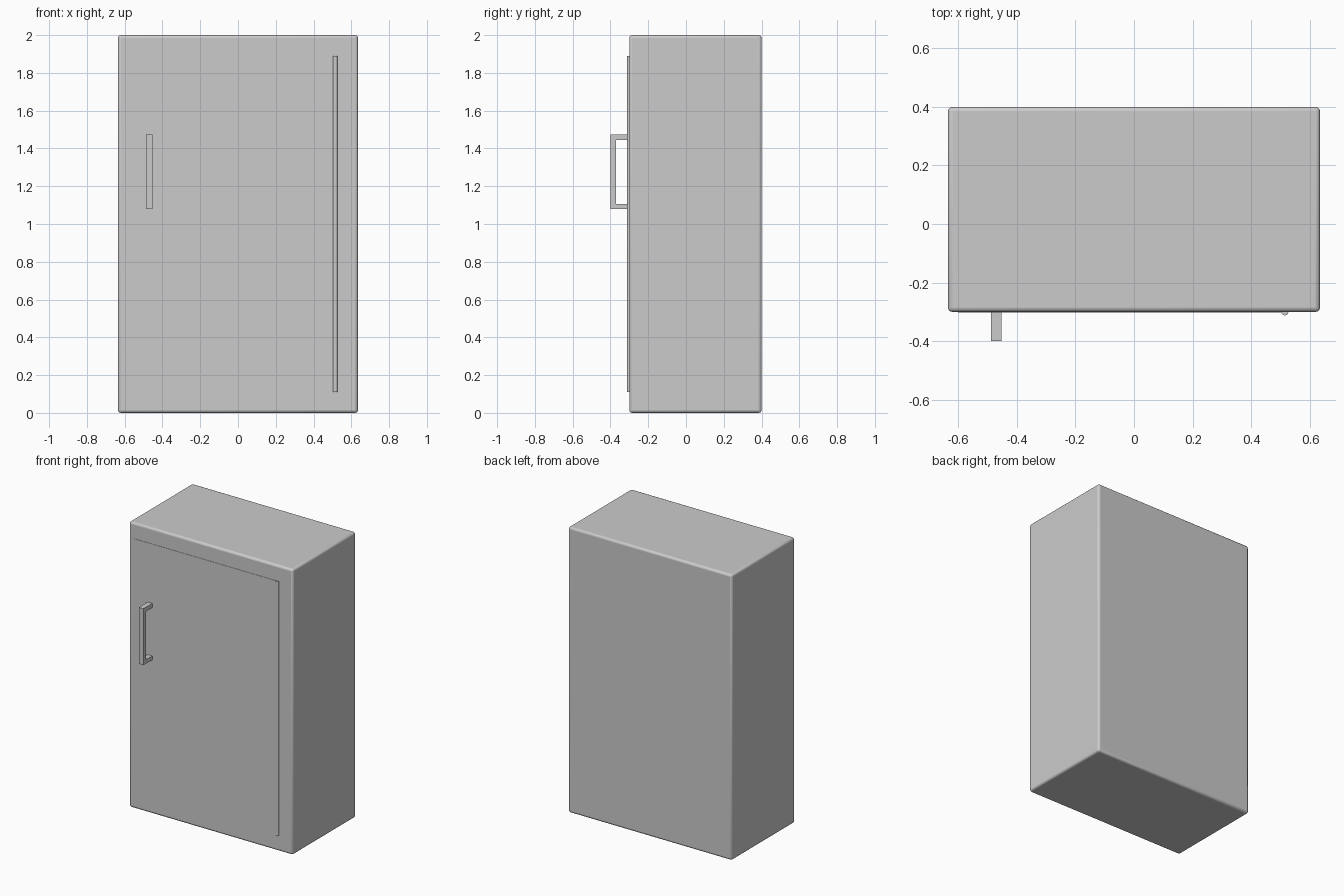
import bpy

if "Cube" in bpy.data.objects:
    bpy.data.objects.remove(bpy.data.objects["Cube"])


def box(name, x, y, z, bevel=0.0, segments=3):
    """Box from (min, max) ranges with optional rounded edges."""
    bpy.ops.mesh.primitive_cube_add(size=1, location=[sum(r) / 2 for r in (x, y, z)])
    ob = bpy.context.object
    ob.name = name
    ob.scale = [r[1] - r[0] for r in (x, y, z)]
    bpy.ops.object.transform_apply(location=False, rotation=False, scale=True)
    if bevel:
        m = ob.modifiers.new("rounded_edges", 'BEVEL')
        m.width = bevel
        m.segments = segments
        bpy.ops.object.shade_smooth_by_angle()
    return ob


# Cabinet body
box("cabinet_body", (-0.635, 0.635), (-0.30, 0.40), (0, 2), 0.015)

# Door panel, almost flush with the front
box("door_panel", (-0.60, 0.515), (-0.302, -0.27), (0.11, 1.89))

# Full-height hinge rod on the right
bpy.ops.mesh.primitive_cylinder_add(vertices=16, radius=0.012, depth=1.78,
                                    location=(0.515, -0.30, 1.0))
bpy.context.object.name = "hinge_rod"
bpy.ops.object.shade_smooth_by_angle()

# Handle: one C-shaped profile in the y-z plane, extruded across x
profile = [(-0.295, 1.08), (-0.40, 1.08), (-0.40, 1.475), (-0.295, 1.475),
           (-0.295, 1.445), (-0.37, 1.445), (-0.37, 1.107), (-0.295, 1.107)]
x0, x1 = -0.488, -0.453
n = len(profile)
verts = [(x, y, z) for x in (x0, x1) for y, z in profile]
quads = [(0, 1, 6, 7), (1, 2, 5, 6), (2, 3, 4, 5)]
faces = [q[::-1] for q in quads] + [tuple(i + n for i in q) for q in quads]
faces += [(i, (i + 1) % n, (i + 1) % n + n, i + n) for i in range(n)]
mesh = bpy.data.meshes.new("door_handle")
mesh.from_pydata(verts, [], faces)
handle = bpy.data.objects.new("door_handle", mesh)
bpy.context.collection.objects.link(handle)

# Make the handle normals point outwards
bpy.ops.object.select_all(action='DESELECT')
bpy.context.view_layer.objects.active = handle
handle.select_set(True)
bpy.ops.object.mode_set(mode='EDIT')
bpy.ops.mesh.select_all(action='SELECT')
bpy.ops.mesh.normals_make_consistent(inside=False)
bpy.ops.object.mode_set(mode='OBJECT')
